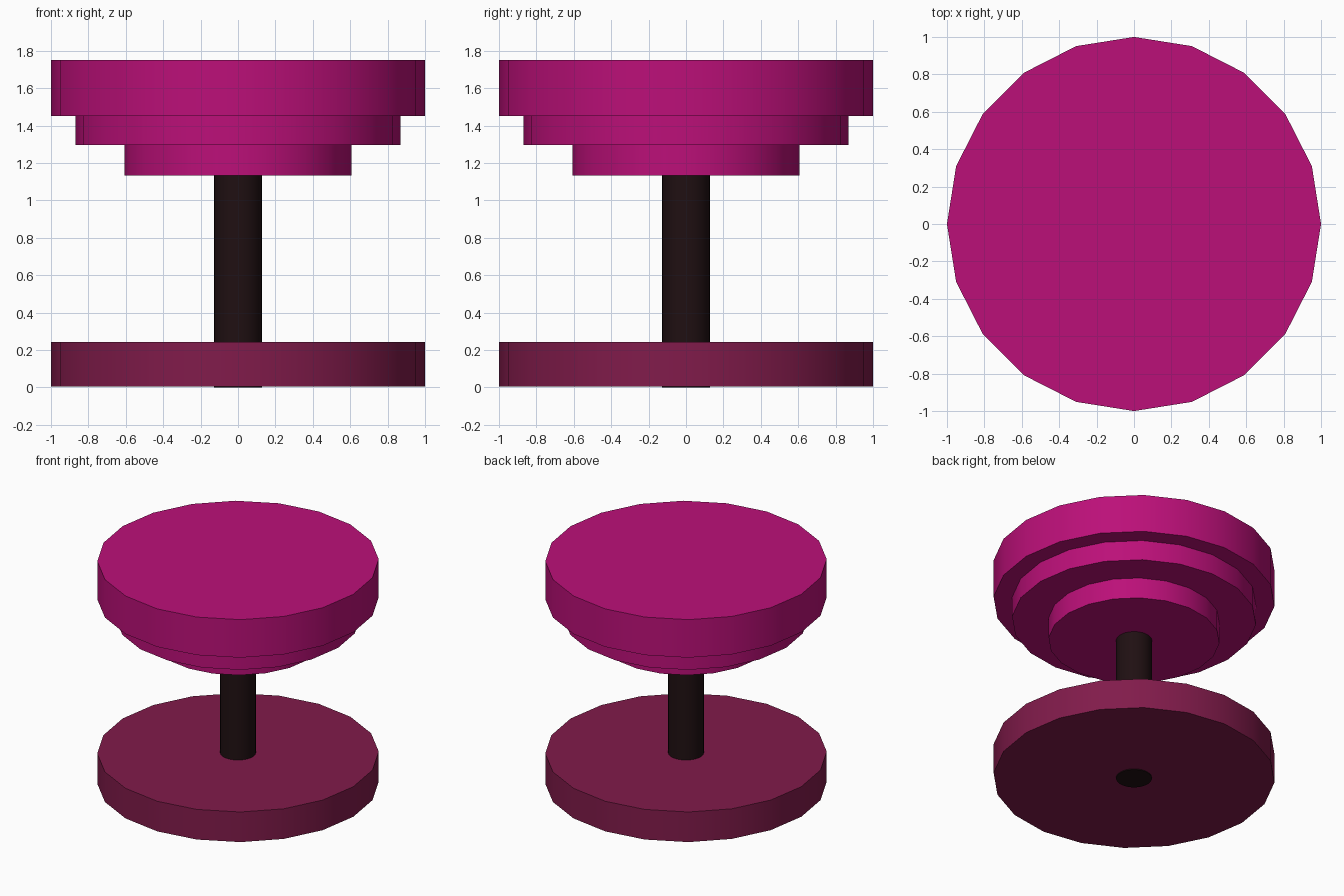
import bpy

if "Cube" in bpy.data.objects:
    bpy.data.objects.remove(bpy.data.objects["Cube"])


def material(name, rgb):
    mat = bpy.data.materials.new(name)
    mat.diffuse_color = (*rgb, 1)
    mat.use_nodes = True
    mat.node_tree.nodes["Principled BSDF"].inputs["Base Color"].default_value = mat.diffuse_color
    return mat


def disc(name, radius, z0, z1, sides, mat):
    bpy.ops.mesh.primitive_cylinder_add(
        vertices=sides, radius=radius, depth=z1 - z0, location=(0, 0, (z0 + z1) / 2))
    obj = bpy.context.object
    obj.name = name
    obj.data.materials.append(mat)
    bpy.ops.object.shade_smooth_by_angle()
    return obj


pink = material("seat_pink", (0.50, 0.005, 0.19))
plum = material("base_plum", (0.22, 0.011, 0.07))
black = material("post_black", (0.014, 0.005, 0.006))

# Floor base and central post, which pokes slightly through the underside
disc("base", 1.0, 0.006, 0.242, 20, plum)
disc("post", 0.127, 0.0, 1.14, 32, black)

# Stepped seat, widening upward
disc("seat_lower_tier", 0.608, 1.132, 1.295, 20, pink)
disc("seat_middle_tier", 0.868, 1.295, 1.452, 20, pink)
disc("seat_top", 1.0, 1.452, 1.75, 20, pink)
